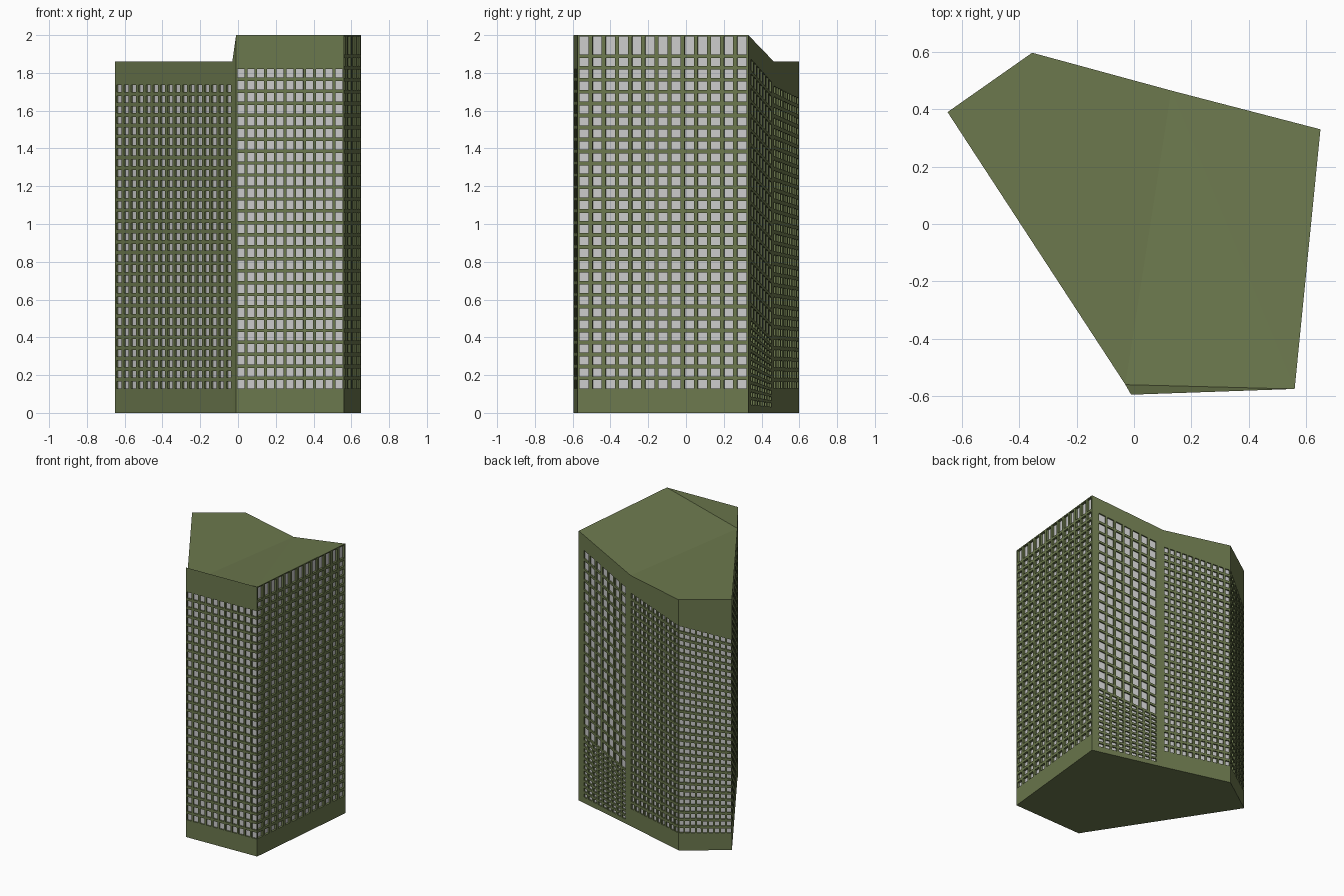
import bpy, bmesh
from mathutils import Vector

if "Cube" in bpy.data.objects:
    bpy.data.objects.remove(bpy.data.objects["Cube"])

# Footprint corners, counter-clockwise from the left corner
A, G, E = (-0.65, 0.39), (-0.03, -0.56), (-0.01, -0.595)
D, C, F, B = (0.56, -0.575), (0.65, 0.33), (0.13, 0.465), (-0.355, 0.597)
HIGH, LOW = 2.0, 1.86

wall_bm, glass_bm = bmesh.new(), bmesh.new()


def face(bm, pts):
    bm.faces.new([bm.verts.new(p) for p in pts])


def lerp(a, b, t):
    return a + (b - a) * t


def wall(p, q, top, panels=(), u0=0.0, u1=1.0, depth=0.01):
    """Wall from p to q; panels are (z bottom pair, z top pair, columns, rows, width, height)."""
    p, q = Vector((*p, 0)), Vector((*q, 0))
    d = (q - p).normalized()
    inward = Vector((-d.y, d.x, 0)) * depth

    def pt(u, z):
        v = p.lerp(q, u)
        v.z = z
        return v

    def roof(u):
        return lerp(top[0], top[1], u)

    def band(ua, ub, za, zb):
        if ub - ua > 1e-5 and max(zb[0] - za[0], zb[1] - za[1]) > 1e-5:
            face(wall_bm, [pt(ua, za[0]), pt(ub, za[1]), pt(ub, zb[1]), pt(ua, zb[0])])

    # Plain strips beside, between and above the panels
    band(0, u0, (0, 0), (roof(0), roof(u0)))
    band(u1, 1, (0, 0), (roof(u1), roof(1)))
    level = (0, 0)
    for zb, zt, cols, rows, w, h in panels:
        band(u0, u1, level, zb)
        level = zt

        def cell(s, t):
            return pt(lerp(u0, u1, s), lerp(lerp(zb[0], zb[1], s), lerp(zt[0], zt[1], s), t))

        # Recessed windows
        for i in range(cols):
            for j in range(rows):
                def ring(a, b):
                    return [cell((i + .5 + x * a / 2) / cols, (j + .5 + y * b / 2) / rows)
                            for x, y in ((-1, -1), (1, -1), (1, 1), (-1, 1))]
                outer, edge = ring(1, 1), ring(w, h)
                back = [v + inward for v in edge]
                for k in range(4):
                    n = (k + 1) % 4
                    face(wall_bm, [outer[k], outer[n], edge[n], edge[k]])
                    face(wall_bm, [edge[k], edge[n], back[n], back[k]])
                face(glass_bm, back)
    band(u0, u1, level, (roof(u0), roof(u1)))


# Walls
wall(A, G, (LOW, LOW), [((.12, .12), (1.745, 1.745), 16, 29, .65, .64)])
wall(G, E, (LOW, HIGH))
wall(E, D, (HIGH, HIGH), [((.12, .12), (1.829, 1.829), 11, 27, .72, .72)])
wall(D, C, (HIGH, HIGH), [((.12, .12), (1.89, 1.89), 13, 28, .7, .68),
                          ((1.89, 1.89), (HIGH, HIGH), 13, 1, .7, .85)], depth=0.016)
wall(C, F, (HIGH, LOW), [((.035, .025), (.5, .39), 9, 11, .7, .6),
                         ((.5, .39), (1.885, 1.76), 7, 18, .74, .78)], u0=.085, u1=.915)
wall(F, B, (LOW, LOW), [((.12, .12), (1.74, 1.675), 11, 29, .68, .66)])
wall(B, A, (LOW, LOW), [((.12, .12), (1.675, 1.57), 9, 29, .68, .66)])

# Roof: flat low part, sloping high part, and the base
for tri in ([(A, LOW), (G, LOW), (F, LOW), (B, LOW)],
            [(G, LOW), (D, HIGH), (F, LOW)],
            [(F, LOW), (D, HIGH), (C, HIGH)],
            [(G, LOW), (E, HIGH), (D, HIGH)],
            [(c, 0) for c in (B, F, C, D, E, G, A)]):
    face(wall_bm, [(*c, z) for c, z in tri])

green = bpy.data.materials.new("green_wall")
green.diffuse_color = (0.15, 0.19, 0.075, 1)
green.use_nodes = True
green.node_tree.nodes["Principled BSDF"].inputs["Base Color"].default_value = green.diffuse_color

for name, bm, mat in (("tower_walls", wall_bm, green), ("window_panes", glass_bm, None)):
    bmesh.ops.remove_doubles(bm, verts=bm.verts, dist=1e-5)
    mesh = bpy.data.meshes.new(name)
    bm.to_mesh(mesh)
    bm.free()
    if mat:
        mesh.materials.append(mat)
    bpy.context.collection.objects.link(bpy.data.objects.new(name, mesh))
